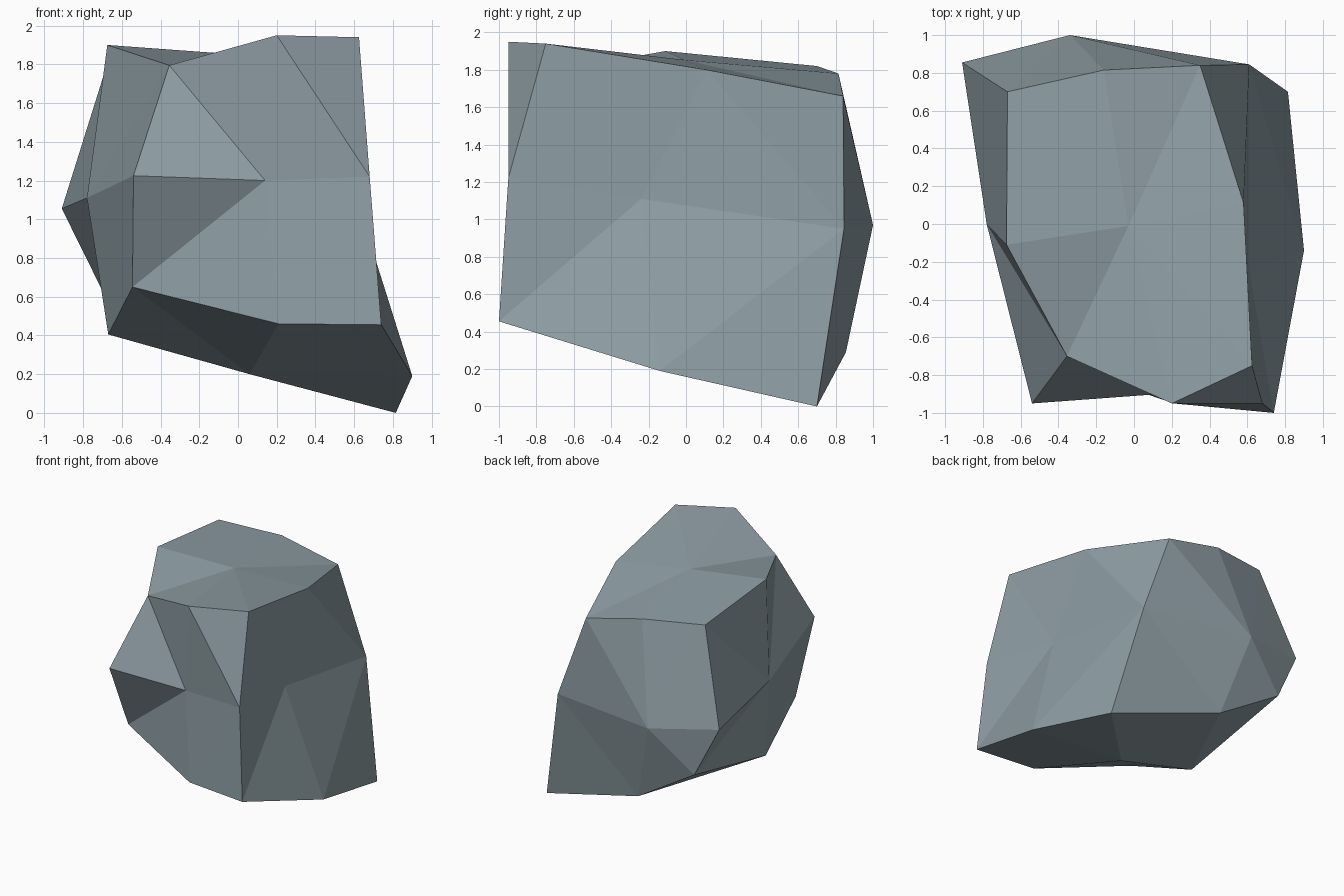
import bpy, bmesh

if "Cube" in bpy.data.objects:
    bpy.data.objects.remove(bpy.data.objects["Cube"])

# Rock: a cube cut once per side, each grid point pushed to a chipped position.
# Rows run front to back, points run left to right.
LAYERS = {
    -1: [[(-.545, -.69, .65), (.21, -.95, .46), (.74, -1.0, .455)],
         [(-.67, -.11, .405), (.06, -.08, .20), (.90, -.14, .19)],
         [(-.70, .89, .63), (-.15, .855, .29), (.815, .70, 0)]],
    0: [[(-.54, -.95, 1.225), (.14, -.90, 1.20), (.68, -.95, 1.22)],
        [(-.78, 0, 1.11), None, (.61, -.24, 1.11)],
        [(-.91, .855, 1.055), (-.34, 1.0, .97), (.61, .845, .95)]],
    1: [[(-.355, -.70, 1.795), (.20, -.95, 1.95), (.625, -.75, 1.94)],
        [(-.675, -.11, 1.90), (-.03, -.01, 1.853), (.58, .11, 1.80)],
        [(-.67, .70, 1.82), (-.16, .815, 1.78), (.35, .84, 1.66)]],
}

bm = bmesh.new()
bmesh.ops.create_cube(bm, size=2)
bmesh.ops.subdivide_edges(bm, edges=bm.edges[:], cuts=1, use_grid_fill=True)
for v in bm.verts:
    i, j, k = (round(c) for c in v.co)
    v.co = LAYERS[k][j + 1][i + 1]

# Split the bent quads along their short diagonal for crisp facets
bmesh.ops.triangulate(bm, faces=bm.faces[:], quad_method='SHORT_EDGE')
bmesh.ops.recalc_face_normals(bm, faces=bm.faces[:])

mesh = bpy.data.meshes.new("rock")
bm.to_mesh(mesh)
bm.free()
rock = bpy.data.objects.new("rock", mesh)
bpy.context.collection.objects.link(rock)

# Stone colour
stone = bpy.data.materials.new("slate grey stone")
stone.diffuse_color = (.27, .34, .37, 1)
stone.use_nodes = True
stone.node_tree.nodes["Principled BSDF"].inputs["Base Color"].default_value = stone.diffuse_color
mesh.materials.append(stone)
